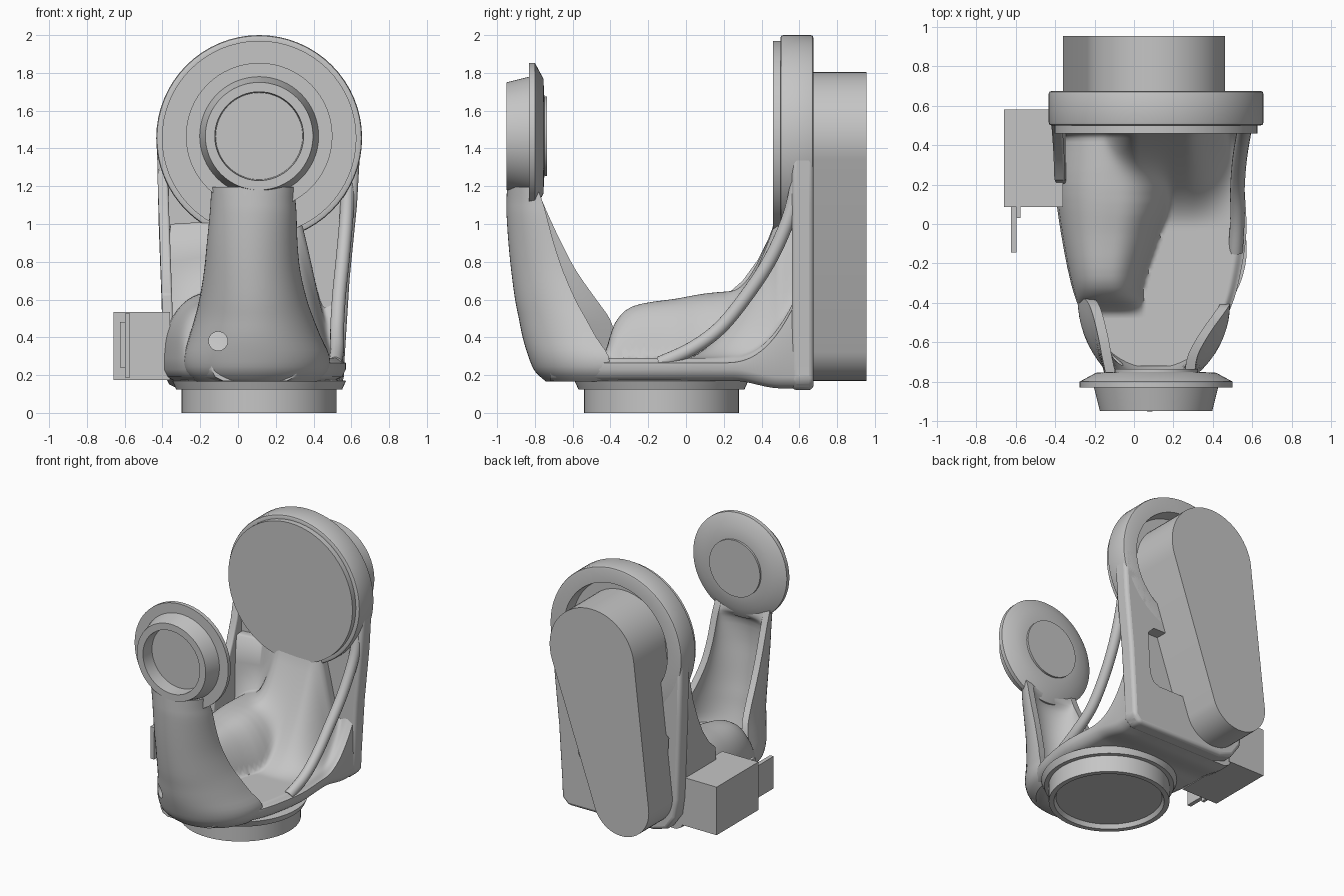
import bpy, bmesh, math
from mathutils import Matrix

if "Cube" in bpy.data.objects:
    bpy.data.objects.remove(bpy.data.objects["Cube"])

CX, ZC = 0.112, 1.455          # joint axis
grey = bpy.data.materials.new("plain_grey")
grey.diffuse_color = (0.56, 0.56, 0.56, 1)
grey.use_nodes = True
grey.node_tree.nodes["Principled BSDF"].inputs["Base Color"].default_value = grey.diffuse_color


def activate(ob):
    bpy.ops.object.select_all(action='DESELECT')
    ob.select_set(True)
    bpy.context.view_layer.objects.active = ob


def shade(ob, angle=35):
    activate(ob)
    bpy.ops.object.shade_smooth_by_angle(angle=math.radians(angle))


def finish(name, bm, angle=35):
    bmesh.ops.remove_doubles(bm, verts=bm.verts, dist=1e-5)
    bmesh.ops.recalc_face_normals(bm, faces=bm.faces)
    me = bpy.data.meshes.new(name)
    bm.to_mesh(me)
    bm.free()
    ob = bpy.data.objects.new(name, me)
    bpy.context.collection.objects.link(ob)
    me.materials.append(grey)
    shade(ob, angle)
    return ob


def loft(name, rings, angle=35, caps=True):
    """Closed rings of equal length joined into a solid."""
    bm = bmesh.new()
    vr = [[bm.verts.new(p) for p in r] for r in rings]
    n = len(rings[0])
    for a, b in zip(vr, vr[1:]):
        for i in range(n):
            j = (i + 1) % n
            bm.faces.new((a[i], a[j], b[j], b[i]))
    if caps:
        bm.faces.new(vr[0])
        bm.faces.new(vr[-1])
    return finish(name, bm, angle)


def lathe(name, profile, centre, along_y=True, n=64):
    """Spin (radius, height) pairs round z, or round y when along_y."""
    m = Matrix.Translation(centre)
    if along_y:
        m = m @ Matrix.Rotation(-math.pi / 2, 4, 'X')
    turns = [2 * math.pi * k / n for k in range(n)]
    return loft(name, [[m @ Matrix.Rotation(a, 3, 'Z').to_4x4() @ Matrix.Translation((r, 0, h)).translation
                        for a in turns] for r, h in profile], caps=False)


def slab(name, pts, y0, y1):
    """Extrude an (x, z) outline along y."""
    return loft(name, [[(x, y, z) for x, z in pts] for y in (y0, y1)])


def box(name, x0, x1, y0, y1, z0, z1):
    return slab(name, [(x0, z0), (x1, z0), (x1, z1), (x0, z1)], y0, y1)


def bevel(ob, width, segs=3):
    m = ob.modifiers.new("bevel", 'BEVEL')
    m.width, m.segments, m.limit_method = width, segs, 'ANGLE'
    m.angle_limit = math.radians(40)
    activate(ob)
    bpy.ops.object.modifier_apply(modifier=m.name)
    shade(ob)


def cut(ob, cutter, angle=35):
    cutter.hide_render = True
    m = ob.modifiers.new("cut", 'BOOLEAN')
    m.operation, m.object, m.solver = 'DIFFERENCE', cutter, 'EXACT'
    activate(ob)
    bpy.ops.object.modifier_apply(modifier=m.name)
    bpy.data.objects.remove(cutter)
    shade(ob, angle)


def arc(cx, cz, r, a0, a1, n):
    return [(cx + r * math.cos(a0 + (a1 - a0) * i / n),
             cz + r * math.sin(a0 + (a1 - a0) * i / n)) for i in range(n + 1)]


def smooth(a, b, v):
    t = min(1, max(0, (v - a) / (b - a)))
    return t * t * (3 - 2 * t)


def refine(rows, n):
    """Catmull-Rom rows between the given rows."""
    out = []
    p = [rows[0]] + rows + [rows[-1]]
    for a, b, c, d in zip(p, p[1:], p[2:], p[3:]):
        for k in range(n):
            t = k / n
            out.append([.5 * (2 * q + (r - o) * t + (2 * o - 5 * q + 4 * r - s) * t * t
                              + (3 * q - o - 3 * r + s) * t ** 3) for o, q, r, s in zip(a, b, c, d)])
    return out + [list(rows[-1])]


def look_up(table, v):
    for a, b in zip(table, table[1:]):
        if v <= b[0]:
            f = (v - a[0]) / (b[0] - a[0])
            return [p + (q - p) * f for p, q in zip(a[1:], b[1:])]
    return list(table[-1][1:])


# Mounting ring under the body
lathe("base_ring", [(0, .03), (.36, .03), (.375, 0), (.41, 0), (.41, .125),
                    (.44, .125), (.46, .17), (0, .2)], (CX, -.13, 0), False)

# Round joint heads
lathe("front_cup", [(0, -.85), (.23, -.85), (.235, -.95), (.285, -.95), (.315, -.83),
                    (.388, -.83), (.388, -.80), (.305, -.755), (.21, -.75),
                    (.21, -.735), (0, -.735)], (CX, 0, 1.465))
lathe("rear_disc", [(0, .46), (.515, .46), (.515, .5), (.53, .5), (.541, .504), (.545, .515),
                    (.545, .66), (.541, .671), (.53, .675), (.43, .675), (.42, .58),
                    (0, .58)], (CX, 0, ZC))

# Front arm: horizontal U sections (z, centre, half width, front y, left y, right y, wall)
ARM = [(1.195, .08, .222, -.948, -.79, -.79, .15), (1.12, .08, .225, -.95, -.76, -.76, .17),
       (1.05, .08, .23, -.95, -.73, -.74, .12), (.9, .075, .24, -.94, -.66, -.70, .10),
       (.75, .075, .255, -.925, -.58, -.65, .10), (.6, .08, .285, -.905, -.475, -.585, .10),
       (.5, .085, .315, -.885, -.405, -.53, .10), (.4, .09, .35, -.865, -.375, -.475, .10),
       (.3, .10, .385, -.835, -.38, -.41, .10), (.22, .10, .375, -.80, -.38, -.41, .10),
       (.165, .10, .32, -.74, -.40, -.42, .10)]
rings = []
N = 30
for z, c, w, yo, yl, yr, wall in refine(ARM, 3):
    outer, inner = [], []
    for i in range(N + 1):
        a = math.pi * i / N
        ye = yl + (yr - yl) * i / N
        outer.append((c - w * math.cos(a), ye - (ye - yo) * math.sin(a), z))
        inner.append((c - (w - .05) * math.cos(a), ye - (ye - yo - wall) * math.sin(a), z))
    rings.append(outer + inner[::-1])
arm = loft("front_arm", rings, 40)
cut(arm, lathe("hole_cutter", [(0, -1), (.05, -1), (.05, -.3), (0, -.3)], (-.105, 0, .38), n=24), 40)

# Body: sections along y with a floor, a motor bulge on the left and a web rising to the disc
SIDES = refine([(-.72, -.14, .32), (-.6, -.21, .40), (-.45, -.27, .48), (-.3, -.32, .53),
                (-.05, -.37, .57), (.2, -.40, .56), (.45, -.385, .555), (.6, -.38, .56)], 4)
BULGE = refine([(-.72, .0, .16), (-.46, .0, .16), (-.38, .18, .17), (-.28, .275, .19), (-.05, .315, .25),
                (.18, .35, .30), (.6, .36, .30)], 4)          # (y, rise, half width)


def top_height(x, y, xl):
    rise, hw = look_up(BULGE, y)
    u = min(1, abs((x - xl - hw) / hw))
    bulge = rise * (1 - u ** 2.5) ** (.5 if x < xl + hw else .8)
    right = 1 - smooth(.27, .54, x)
    web = .71 * min(1, max(0, (y + .02) / .49)) ** 1.9 * min(smooth(-.25, .02, x), right)
    back = .71 * smooth(.43, .5, y) * min(smooth(-.39, -.36, x), right)
    sill = .30 * max(0, (y - .2) / .37) ** 2.5 * smooth(.3, .5, x)
    return .29 + (max(0, bulge) ** 4 + web ** 4 + back ** 4 + sill ** 4) ** .25


rings = []
M = 70
for k in range(66):
    y = -.72 + 1.295 * k / 65
    xl, xr = look_up(SIDES, y)
    zb = .17 - .04 * smooth(.25, .5, y)
    ring = [(xl + .06, y, zb), (xl + .02, y, zb + .02), (xl, y, zb + .06)]
    for i in range(M + 1):
        s = i / M
        s = .6 * s + .4 * (.5 - .5 * math.cos(math.pi * s))
        x = xl + (xr - xl) * s
        ring.append((x, y, top_height(x, y, xl) - .025 * smooth(.95, 1, s)))
    ring += [(xr, y, zb + .06), (xr - .02, y, zb + .02), (xr - .06, y, zb)]
    rings.append(ring)
loft("body", rings, 60)

# Rear wall with its recesses
wall = slab("rear_wall", [(.65, 1.45), (.63, 1.1), (.59, .7), (.565, .3), (.56, .17), (.51, .12),
                          (-.2, .125), (-.31, .16), (-.38, .26), (-.40, .4), (-.405, .6),
                          (-.42, 1.0), (-.43, 1.45)], .56, .675)
bevel(wall, .025)
cut(wall, lathe("disc_cutter", [(0, .575), (.43, .575), (.43, .8), (0, .8)], (CX, 0, ZC)))
cut(wall, slab("slot_cutter", [(.44, .85), (.42, .54), (.39, .48), (.34, .46), (-.26, .46), (-.31, .5),
                               (-.33, .85), (-.28, .9), (.39, .9)], .59, .8))

# Left fin between the bulge and the disc
fin = loft("left_fin", [[(x - .035 * (z - .5), y, z) for y, z in
                         ((.57, .45), (.2, .45), (.22, .63), (.3, .7), (.38, .81), (.45, .95),
                          (.51, 1.1), (.55, 1.25), (.57, 1.3))] for x in (-.40, -.345)])
bevel(fin, .018)

# Right strut
cu = bpy.data.curves.new("right_strut", 'CURVE')
cu.dimensions = '3D'
cu.bevel_depth, cu.bevel_resolution, cu.use_fill_caps = .037, 6, True
sp = cu.splines.new('POLY')
path = refine([(.585, .6, 1.27), (.575, .55, 1.05), (.555, .45, .82), (.535, .32, .62),
               (.525, .18, .45), (.525, .03, .34), (.515, -.14, .262)], 6)
sp.points.add(len(path) - 1)
for p, co in zip(sp.points, path):
    p.co = (*co, 1)
cu.materials.append(grey)
strut = bpy.data.objects.new("right_strut", cu)
bpy.context.collection.objects.link(strut)
activate(strut)
bpy.ops.object.convert(target='MESH')
shade(bpy.context.object, 50)

# Slanted drive cover: hull of a large and a small circle
bx, bz, r1, r2 = -.13, .40, .35, .23
phi = math.atan2(bz - ZC, bx - CX)
beta = math.acos((r1 - r2) / math.hypot(bx - CX, bz - ZC))
slab("drive_cover", arc(CX, ZC, r1, phi + beta, phi + 2 * math.pi - beta, 32)
     + arc(bx, bz, r2, phi - beta, phi + beta, 24), .57, .955)

# Side box with its connector
box("side_box", -.66, -.36, .085, .58, .175, .535)
box("connector_plate", -.625, -.595, -.145, .085, .24, .48)
box("connector_back", -.596, -.575, .03, .085, .185, .53)
